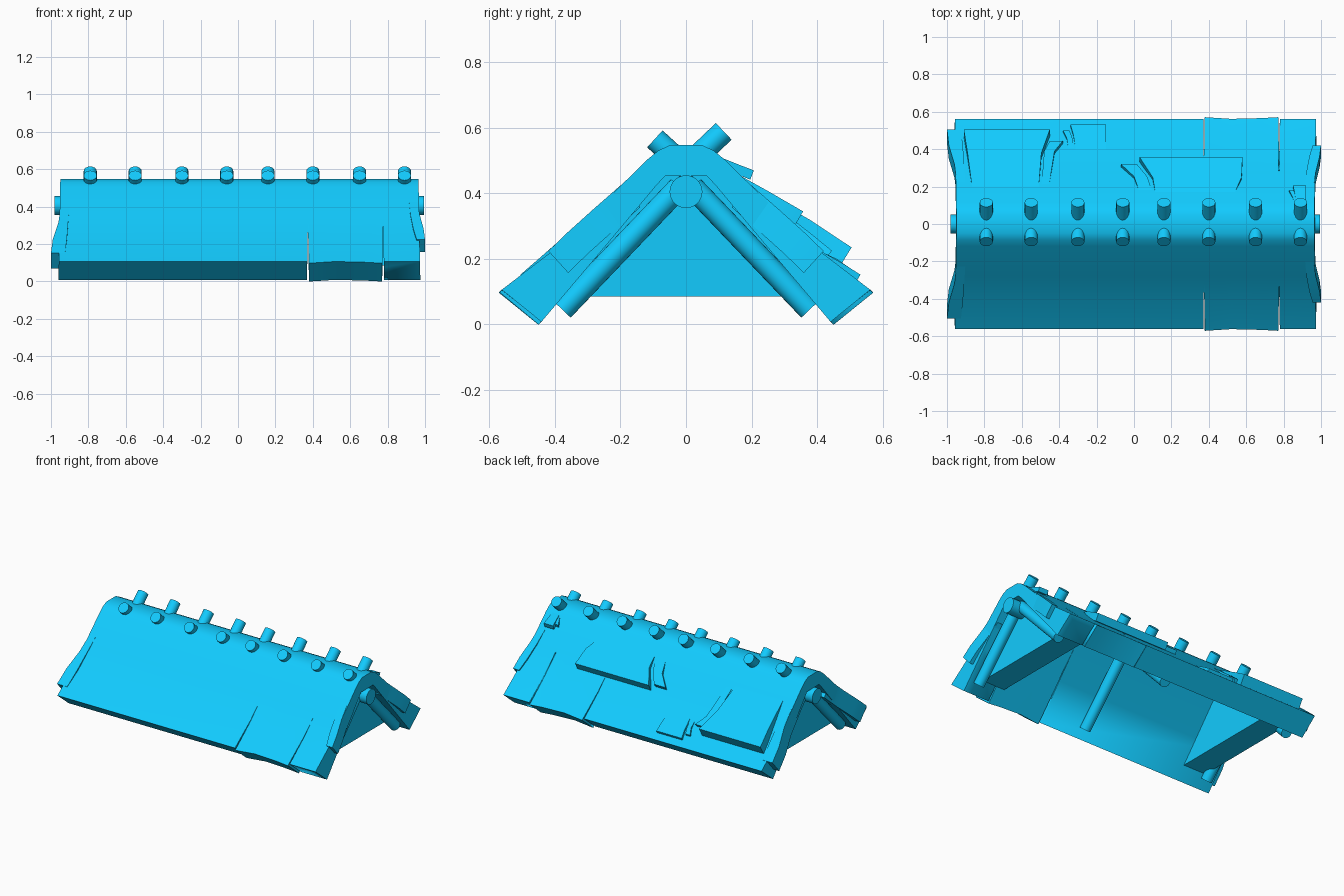
import bpy, bmesh, math
from mathutils import Vector

if "Cube" in bpy.data.objects:
    bpy.data.objects.remove(bpy.data.objects["Cube"])

# Blue used on every part
blue = bpy.data.materials.new("blue")
blue.diffuse_color = (0.006, 0.6, 1.0, 1)
blue.use_nodes = True
blue.node_tree.nodes["Principled BSDF"].inputs["Base Color"].default_value = blue.diffuse_color


def finish(name, bm, angle=35):
    bmesh.ops.recalc_face_normals(bm, faces=bm.faces)
    me = bpy.data.meshes.new(name)
    bm.to_mesh(me)
    bm.free()
    me.materials.append(blue)
    ob = bpy.data.objects.new(name, me)
    bpy.context.collection.objects.link(ob)
    bpy.ops.object.select_all(action='DESELECT')
    ob.select_set(True)
    bpy.context.view_layer.objects.active = ob
    bpy.ops.object.shade_smooth_by_angle(angle=math.radians(angle))
    return ob


def loft(name, rings):
    """Skin a list of closed rings and cap both ends."""
    bm = bmesh.new()
    vs = [[bm.verts.new(p) for p in r] for r in rings]
    n = len(rings[0])
    for a, b in zip(vs, vs[1:]):
        for i in range(n):
            j = (i + 1) % n
            bm.faces.new((a[i], a[j], b[j], b[i]))
    bm.faces.new(vs[0])
    bm.faces.new(vs[-1])
    return finish(name, bm)


def rod(name, a, b, r, sides=24):
    a, b = Vector(a), Vector(b)
    d = b - a
    bm = bmesh.new()
    bmesh.ops.create_cone(bm, cap_ends=True, segments=sides, radius1=r,
                          radius2=r, depth=d.length)
    ob = finish(name, bm)
    ob.rotation_mode = 'QUATERNION'
    ob.rotation_quaternion = d.to_track_quat('Z', 'Y')
    ob.location = (a + b) / 2
    return ob


def clump(name, rows, thick, side=1):
    """Thatch slab: rows of (y, z, x_left, x_right), thickness goes inward."""
    d = Vector((rows[0][0] - rows[-1][0], rows[0][1] - rows[-1][1])).normalized()
    ny, nz = d.y * thick, -d.x * thick
    rings = [[(l, side * y, z), (r, side * y, z),
              (r, side * (y + ny), z + nz), (l, side * (y + ny), z + nz)]
             for y, z, l, r in rows]
    return loft(name, rings)


# Thatch roof shell: half profile mirrored, lofted along x
outer = [(0.05, 0.547), (0.085, 0.53), (0.118, 0.503), (0.277, 0.347),
         (0.40, 0.23), (0.562, 0.106)]
inner = [(0.441, 0.008), (0.26, 0.222), (0.094, 0.42), (0.064, 0.453)]
stations = [(-0.95, 0), (0.37, 0), (0.38, 0.009), (0.52, 0.0), (0.68, 0.004),
            (0.77, 0.009), (0.78, 0), (0.965, 0)]
rings = []
for x, ext in stations:
    o, i = list(outer), list(inner)
    o[-1] = (o[-1][0] + ext, o[-1][1] - ext)
    i[0] = (i[0][0] + ext, i[0][1] - ext)
    half = o + i
    ring = []
    for y, z in half + [(-y, z) for y, z in reversed(half)]:
        flare = 0.01 * (0.55 - z) / 0.55      # ends spread slightly at the eaves
        dx = -flare if x == -0.95 else flare if x == 0.965 else 0
        ring.append((x + dx, y, z))
    rings.append(ring)
roof = loft("thatch_roof", rings)

# Tapered slits in the thatch
for x in (0.374, 0.776):
    tri = [(x, 0.33), (x - 0.006, -0.05), (x + 0.006, -0.05)]
    cutter = loft("slit_cutter", [[(a, y, z) for a, z in tri] for y in (-0.8, 0.8)])
    cutter.hide_render = True
    cutter.hide_set(True)
    mod = roof.modifiers.new("slit", 'BOOLEAN')
    mod.object = cutter
    mod.operation = 'DIFFERENCE'
    mod.solver = 'EXACT'

# Ridge pole
rod("ridge_pole", (-0.98, 0, 0.405), (0.995, 0, 0.405), 0.05, 32)

# Rafters and end bundles on both slopes
for s, tag in ((1, "back"), (-1, "front")):
    for x in (-0.89, 0.07, 0.91):
        rod("rafter_" + tag, (x, s * 0.02, 0.419), (x, s * 0.377, 0.045), 0.035)
    clump("end_thatch_right_" + tag,
          [(0.42, 0.224, 0.955, 1.0), (0.36, 0.282, 0.937, 0.992),
           (0.28, 0.354, 0.922, 0.972), (0.2, 0.424, 0.915, 0.96)], 0.09, s)
    clump("end_thatch_left_" + tag,
          [(0.505, 0.152, -1.0, -0.925), (0.42, 0.226, -0.99, -0.915),
           (0.32, 0.314, -0.96, -0.908), (0.2, 0.42, -0.945, -0.9)], 0.11, s)

# Gable walls
for s in (-1, 1):
    tri = [(-0.39, 0.085), (0.39, 0.085), (0.1, 0.43), (0.07, 0.47),
           (-0.07, 0.47), (-0.1, 0.43)]
    loft("gable_wall", [[(s * x, y, z) for y, z in tri] for x in (0.71, 0.88)])

# Crossed pegs along the ridge
for x in (-0.79, -0.55, -0.30, -0.06, 0.16, 0.40, 0.65, 0.89):
    rod("ridge_peg_back", (x, -0.005, 0.475), (x, 0.115, 0.589), 0.035, 16)
    rod("ridge_peg_front", (x, 0.005, 0.475), (x, -0.095, 0.566), 0.035, 16)

# Raised thatch clumps on the back slope, fading into it at the top
clump("thatch_clump_wide_left",
      [(0.505, 0.235, -0.91, -0.45), (0.38, 0.318, -0.89, -0.495),
       (0.19, 0.428, -0.865, -0.51)], 0.07)
clump("thatch_strip_left",
      [(0.445, 0.225, -0.45, -0.38), (0.39, 0.27, -0.48, -0.425),
       (0.2, 0.42, -0.495, -0.455)], 0.05)
clump("thatch_clump_low",
      [(0.532, 0.152, -0.34, -0.15), (0.48, 0.185, -0.325, -0.15),
       (0.39, 0.236, -0.31, -0.15)], 0.03)
clump("thatch_strip_low",
      [(0.50, 0.172, -0.38, -0.345), (0.46, 0.2, -0.36, -0.33),
       (0.40, 0.228, -0.35, -0.32)], 0.03)
clump("thatch_clump_wide_right",
      [(0.357, 0.345, 0.03, 0.58), (0.25, 0.407, 0.1, 0.575),
       (0.16, 0.457, 0.115, 0.535)], 0.05)
clump("thatch_strip_right",
      [(0.32, 0.342, -0.07, 0.015), (0.255, 0.395, 0.0, 0.07),
       (0.17, 0.448, 0.03, 0.1)], 0.04)
clump("thatch_clump_top",
      [(0.207, 0.47, 0.85, 0.92), (0.16, 0.488, 0.86, 0.92),
       (0.1, 0.512, 0.87, 0.92)], 0.03)
clump("thatch_strip_top",
      [(0.18, 0.47, 0.83, 0.86), (0.14, 0.49, 0.85, 0.875),
       (0.1, 0.51, 0.86, 0.885)], 0.03)
